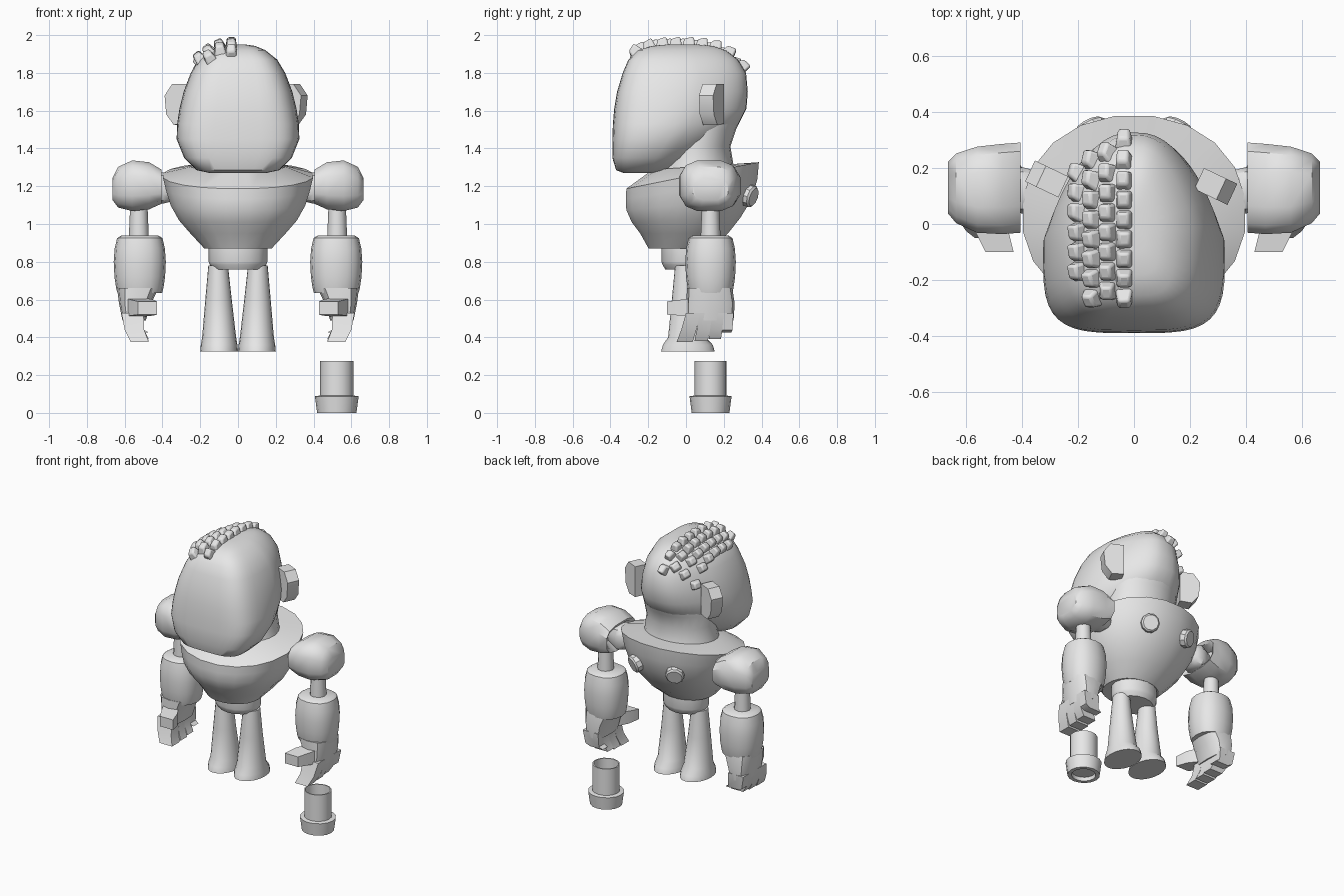
import bpy, bmesh, math
from mathutils import Vector, Matrix
from mathutils.bvhtree import BVHTree

cube = bpy.data.objects.get("Cube")
if cube:
    bpy.data.objects.remove(cube, do_unlink=True)

grey = bpy.data.materials.new("plain_grey")
grey.use_nodes = True
grey.diffuse_color = (0.8, 0.8, 0.8, 1)
grey.node_tree.nodes["Principled BSDF"].inputs["Base Color"].default_value = (0.8, 0.8, 0.8, 1)


def finish(name, bm, angle=35):
    bmesh.ops.recalc_face_normals(bm, faces=bm.faces)
    mesh = bpy.data.meshes.new(name)
    bm.to_mesh(mesh)
    bm.free()
    mesh.materials.append(grey)
    ob = bpy.data.objects.new(name, mesh)
    bpy.context.collection.objects.link(ob)
    bpy.ops.object.select_all(action='DESELECT')
    ob.select_set(True)
    bpy.context.view_layer.objects.active = ob
    bpy.ops.object.shade_smooth_by_angle(angle=math.radians(angle))
    return ob


def spow(v, n):
    return math.copysign(abs(v) ** (2 / n), v)


def oval(cx, cy, z, rx, ry, sides=16, tilt=0, power=2, turn=0):
    """Horizontal ring, optionally squared off and tilted along y."""
    pts = []
    for i in range(sides):
        a = math.tau * (i + turn) / sides
        x, y = cx + rx * spow(math.cos(a), power), cy + ry * spow(math.sin(a), power)
        pts.append(Vector((x, y, z + tilt * y)))
    return pts


def box_ring(x0, x1, y0, y1, z):
    return [Vector(p) for p in ((x0, y0, z), (x1, y0, z), (x1, y1, z), (x0, y1, z))]


def loft_into(bm, rings):
    rows = [[bm.verts.new(p) for p in ring] for ring in rings]
    n = len(rows[0])
    for a, b in zip(rows, rows[1:]):
        for i in range(n):
            j = (i + 1) % n
            bm.faces.new((a[i], a[j], b[j], b[i]))
    bm.faces.new(rows[0][::-1])
    bm.faces.new(rows[-1])


def loft(name, rings, angle=35):
    bm = bmesh.new()
    loft_into(bm, rings)
    return finish(name, bm, angle)


# Head: squared face at the front, narrowing toward the back
def head_ring(z, front, back, w, sides=40):
    mid, half = (front + back) / 2, (back - front) / 2
    pts = []
    for i in range(sides):
        a = math.tau * i / sides
        power = 2.6 if math.sin(a) > 0 else 3.8
        t = spow(math.sin(a), power)
        x = w * spow(math.cos(a), power) * (1 - 0.34 * max(t, 0))
        pts.append(Vector((x, mid + half * t, z)))
    return pts


head_profile = [(1.27, -0.33, -0.1, 0.15), (1.285, -0.37, -0.02, 0.22), (1.35, -0.39, 0.08, 0.285),
                (1.45, -0.39, 0.2, 0.325), (1.53, -0.387, 0.28, 0.322), (1.61, -0.38, 0.32, 0.31),
                (1.7, -0.365, 0.327, 0.288), (1.8, -0.335, 0.318, 0.25), (1.87, -0.305, 0.275, 0.208),
                (1.92, -0.255, 0.21, 0.145), (1.943, -0.18, 0.14, 0.09), (1.95, -0.1, 0.06, 0.04)]
head = loft("head", [head_ring(*p) for p in head_profile], 50)
loft("neck", [oval(0, 0.05, 1.26, 0.26, 0.215, 24), oval(0, 0.05, 1.32, 0.245, 0.2, 24),
              oval(0, 0.05, 1.41, 0.235, 0.185, 24), oval(0, 0.06, 1.5, 0.24, 0.205, 24),
              oval(0, 0.08, 1.6, 0.22, 0.235, 24)])

# Curly hair tiles on the right half of the crown
probe = bmesh.new()
probe.from_mesh(head.data)
tree = BVHTree.FromBMesh(probe)
bm = bmesh.new()
for col, x in enumerate((-0.035, -0.095, -0.15, -0.2)):
    for row in range(9):
        y = -0.265 + 0.07 * row + (0.025 if col % 2 else 0)
        if y > 0.3 or abs(x) > 0.245 * math.sqrt(max(0, 1 - (y / 0.37) ** 2)):
            continue
        hit, normal, _, _ = tree.ray_cast(Vector((x, y, 3)), Vector((0, 0, -1)))
        if hit is None:
            continue
        side = Vector((0, 1, 0)).cross(normal).normalized()
        along = normal.cross(side)
        frame = Matrix((side, along, normal)).transposed()
        tile = bmesh.ops.create_cube(bm, size=1)["verts"]
        for v in tile:
            top = v.co.z > 0
            taper = 0.62 if top else 1
            lift = (0.036 + 0.012 * v.co.y) if top else -0.03
            v.co = hit + frame @ Vector((v.co.x * 0.068 * taper, v.co.y * 0.078 * taper, lift))
            v.co.x = min(v.co.x, 0)
hair = finish("curly_hair", bm, 60)
bev = hair.modifiers.new("soft_edges", 'BEVEL')
bev.width = 0.01
bev.segments = 2
probe.free()

# Ears: thick slanted plates, one turned half way round from the other
for label, s in (("left", 1), ("right", -1)):
    out = Vector((0.88 * s, -0.42 * s, 0))
    start = Vector((0.25 * s, 0.2 if s > 0 else 0.12, 0))
    depth = Vector((-0.035, -0.075, 0))
    if s < 0:
        start = Vector((-0.235, 0.17, 0))
    outline = [(0, 1.74), (0.09, 1.74), (0.135, 1.68), (0.125, 1.58), (0.08, 1.525), (0, 1.53)]
    back = [start + out * u + Vector((0, 0, z)) for u, z in outline]
    loft(label + "_ear", [back, [p + depth for p in back]])

# Torso: bowl with a rim that rises toward the back
torso = [(0.87, 0, -0.035, 0.18, 0.165), (0.95, 0, -0.01, 0.255, 0.235), (1.02, 0.04, 0, 0.315, 0.29),
         (1.1, 0.08, 0.015, 0.36, 0.335), (1.18, 0.15, 0.03, 0.385, 0.352),
         (1.25, 0.2, 0.035, 0.402, 0.355), (1.3, 0.07, 0.055, 0.26, 0.235)]
loft("torso", [oval(0, cy, z, rx, ry, 20, t, 2.1, 0.5) for z, t, cy, rx, ry in torso], 30)
loft("pelvis", [oval(0, 0, 0.76, 0.13, 0.11), oval(0, 0, 0.785, 0.15, 0.125),
                oval(0, 0, 0.8, 0.155, 0.13), oval(0, 0, 0.88, 0.155, 0.13)])

# Loose cup below the left hand, hollow at the top and recessed at the base
cup = [(0.075, 0.025), (0.078, 0), (0.104, 0), (0.116, 0.088), (0.088, 0.092),
       (0.088, 0.275), (0.08, 0.275), (0.08, 0.1)]
loft("loose_cup", [oval(0.523, 0.13, z, r, r * 0.96, 16) for r, z in cup])


def shoulder_ring(x, y0, y1, z0, z1):
    flat = oval((z0 + z1) / 2, (y0 + y1) / 2, 0, (z1 - z0) / 2, (y1 - y0) / 2, 12, 0, 2.9, 0.5)
    return [Vector((x, p.y, p.x)) for p in flat]


shoulder = [(0.48, 0.05, 0.21, 1.15, 1.25), (0.415, -0.015, 0.275, 1.125, 1.27),
            (0.405, -0.035, 0.295, 1.105, 1.29), (0.47, -0.04, 0.29, 1.075, 1.33),
            (0.56, -0.035, 0.28, 1.065, 1.34), (0.635, 0, 0.255, 1.085, 1.305),
            (0.664, 0.035, 0.225, 1.125, 1.245)]
forearm = [(0.635, 0.118), (0.66, 0.125), (0.72, 0.134), (0.8, 0.138), (0.87, 0.133),
           (0.925, 0.12), (0.938, 0.1)]
# Each finger: y span at the knuckle, y span at the tip, tip height
fingers = [(0.0, 0.075, -0.05, 0.035, 0.375), (0.07, 0.14, 0.045, 0.115, 0.38),
           (0.13, 0.2, 0.12, 0.185, 0.39), (0.185, 0.252, 0.185, 0.24, 0.425)]

for label, s in (("left", 1), ("right", -1)):
    def part(name, rings, angle=35):
        flipped = [[Vector((p.x * s, p.y, p.z)) for p in r] for r in rings]
        return loft(label + "_" + name, flipped, angle)

    part("shoulder", [shoulder_ring(*r) for r in shoulder], 38)
    part("shoulder_joint", [shoulder_ring(x, 0.12 - r, 0.12 + r, 1.19 - r, 1.19 + r)
                            for x, r in ((0.32, 0.05), (0.36, 0.075), (0.4, 0.085), (0.44, 0.07), (0.49, 0.05))])
    part("upper_arm", [oval(0.525, 0.13, z, r, r, 12) for z, r in ((0.9, 0.054), (1.0, 0.05), (1.12, 0.045))])
    part("forearm", [oval(0.52, 0.13, z, r, r * 0.97, 16, 0, 2.3) for z, r in forearm])

    # Hand: palm, four curled fingers and a thumb reaching forward
    part("palm", [oval(0.53, 0.125, 0.66, 0.11, 0.12, 12, 0, 3), oval(0.545, 0.13, 0.58, 0.085, 0.128, 12, 0, 3),
                  oval(0.55, 0.127, 0.49, 0.062, 0.125, 12, 0, 3)])
    bm = bmesh.new()
    for k0, k1, t0, t1, tip in fingers:
        rings = [box_ring(0.5, 0.617, k0, k1, 0.53), box_ring(0.497, 0.6, (k0 + t0) / 2, (k1 + t1) / 2, 0.44),
                 box_ring(0.472, 0.568, t0, t1, tip)]
        loft_into(bm, [[Vector((p.x * s, p.y, p.z)) for p in r] for r in rings])
    finish(label + "_fingers", bm)
    thumb = [(0.06, 0.5, 0.6, 0.51, 0.61), (-0.02, 0.45, 0.57, 0.515, 0.6), (-0.1, 0.43, 0.53, 0.52, 0.59)]
    part("thumb", [[Vector((x, y, z)) for x, z in ((x0, z0), (x1, z0), (x1, z1), (x0, z1))]
                   for y, x0, x1, z0, z1 in thumb])

    # Leg: slim cone flaring into a flat foot
    part("leg", [oval(0.1, 0.01, 0.325, 0.1, 0.142, 20), oval(0.1, 0.01, 0.36, 0.097, 0.132, 20),
                 oval(0.1, 0.005, 0.4, 0.09, 0.1, 20), oval(0.103, 0, 0.6, 0.07, 0.075, 20),
                 oval(0.105, 0, 0.78, 0.052, 0.058, 20)])

    # Round stud on the upper back, facing outward and down
    normal = Vector((0.42 * s, 0.85, -0.3)).normalized()
    turn = normal.to_track_quat('Z', 'Y')
    centre = Vector((0.15 * s, 0.335, 1.15))
    loft(label + "_back_stud", [[centre + turn @ p for p in oval(0, 0, h, r, r, 10)]
                                for h, r in ((-0.05, 0.06), (0.018, 0.06), (0.028, 0.05))])
